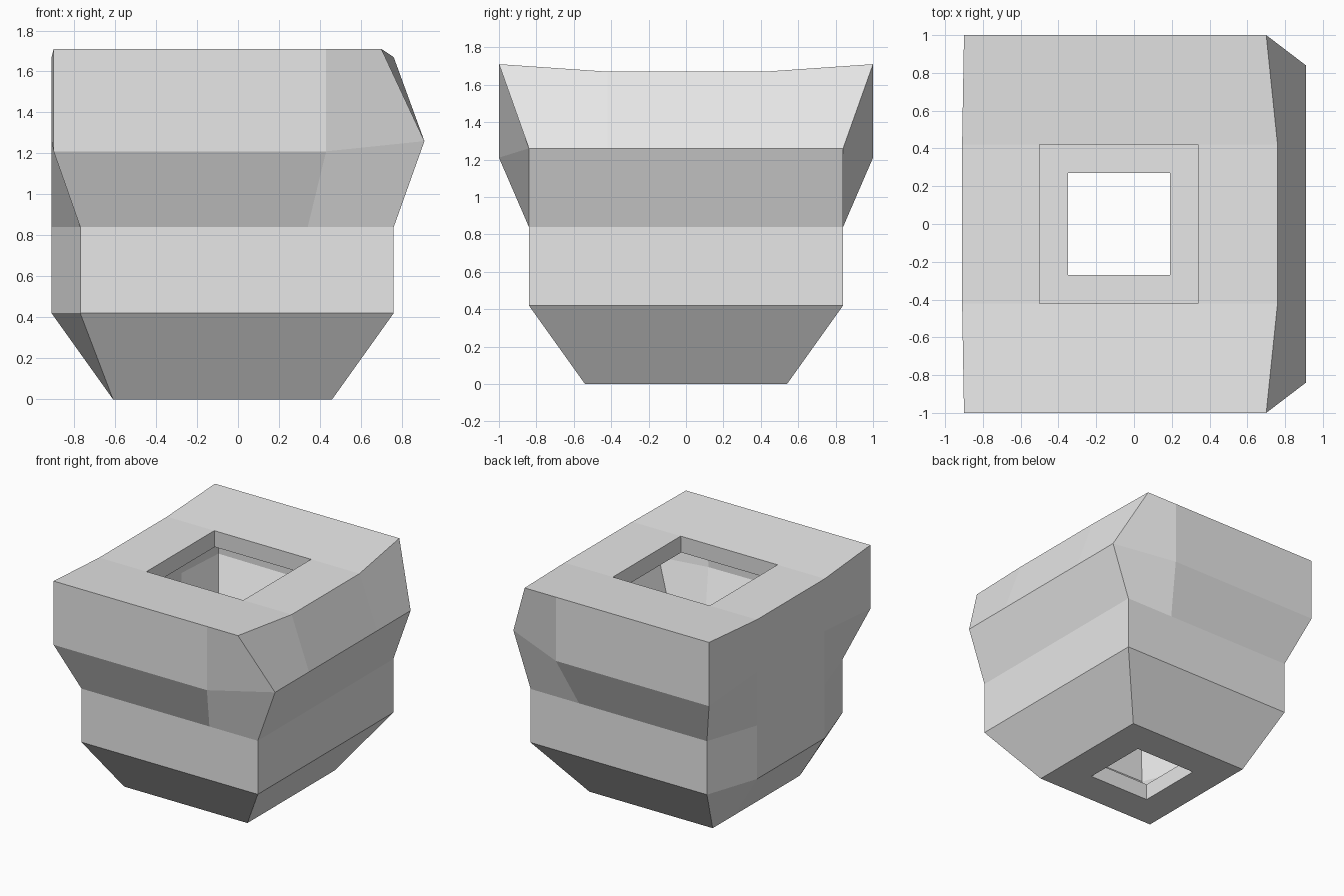
import bpy, bmesh

cube = bpy.data.objects.get("Cube")
if cube:
    bpy.data.objects.remove(cube, do_unlink=True)


def make_material(name, value):
    mat = bpy.data.materials.new(name)
    mat.use_nodes = True
    colour = (value, value, value, 1)
    mat.diffuse_color = colour
    mat.node_tree.nodes["Principled BSDF"].inputs["Base Color"].default_value = colour
    return mat


# Half outlines on the +y side, running from the -x edge round to the +x edge
waist = [(-0.91, 0.42), (-0.77, 0.84), (0.34, 0.84), (0.76, 0.84), (0.76, 0.42)]
levels = [
    [(-0.61, 0.27, 0), (-0.61, 0.54, 0), (0.19, 0.54, 0), (0.46, 0.54, 0), (0.46, 0.27, 0)],
    [(x, y, 0.42) for x, y in waist],
    [(x, y, 0.84) for x, y in waist],
    [(-0.91, 0.42, 1.26), (-0.9, 1, 1.21), (0.43, 1, 1.21), (0.91, 0.84, 1.26), (0.91, 0.42, 1.26)],
    [(-0.91, 0.42, 1.67), (-0.9, 1, 1.71), (0.43, 1, 1.71), (0.7, 1, 1.71), (0.76, 0.42, 1.67)],
]

bm = bmesh.new()


def full_ring(half):
    """Close a half outline by mirroring it in y."""
    return [bm.verts.new(p) for p in half + [(x, -y, z) for x, y, z in reversed(half)]]


def cap(ring, x0, x1, y, z, upward):
    """Fill a ring, leaving a square opening in the middle."""
    a, b, c, d = [bm.verts.new(p) for p in
                  ((x0, y, z), (x1, y, z), (x1, -y, z), (x0, -y, z))]
    for face in (ring[:5] + [b, a], ring[5:] + [d, c],
                 [ring[9], ring[0], a, d], [ring[4], ring[5], c, b]):
        bm.faces.new(face[::-1] if upward else face)


# Outer walls
rings = [full_ring(half) for half in levels]
for low, high in zip(rings, rings[1:]):
    for i in range(len(low)):
        j = (i + 1) % len(low)
        bm.faces.new((low[i], high[i], high[j], low[j]))

# Base and top, each with its opening
cap(rings[0], -0.35, 0.19, 0.27, 0, False)
cap(rings[-1], -0.5, 0.34, 0.42, 1.67, True)

mesh = bpy.data.meshes.new("hollow_block")
bm.to_mesh(mesh)
bm.free()
mesh.materials.append(make_material("light grey", 0.8))
block = bpy.data.objects.new("hollow_block", mesh)
bpy.context.collection.objects.link(block)

# Wall thickness
shell = block.modifiers.new("wall", "SOLIDIFY")
shell.thickness = 0.13
shell.offset = -1
shell.use_even_offset = True
